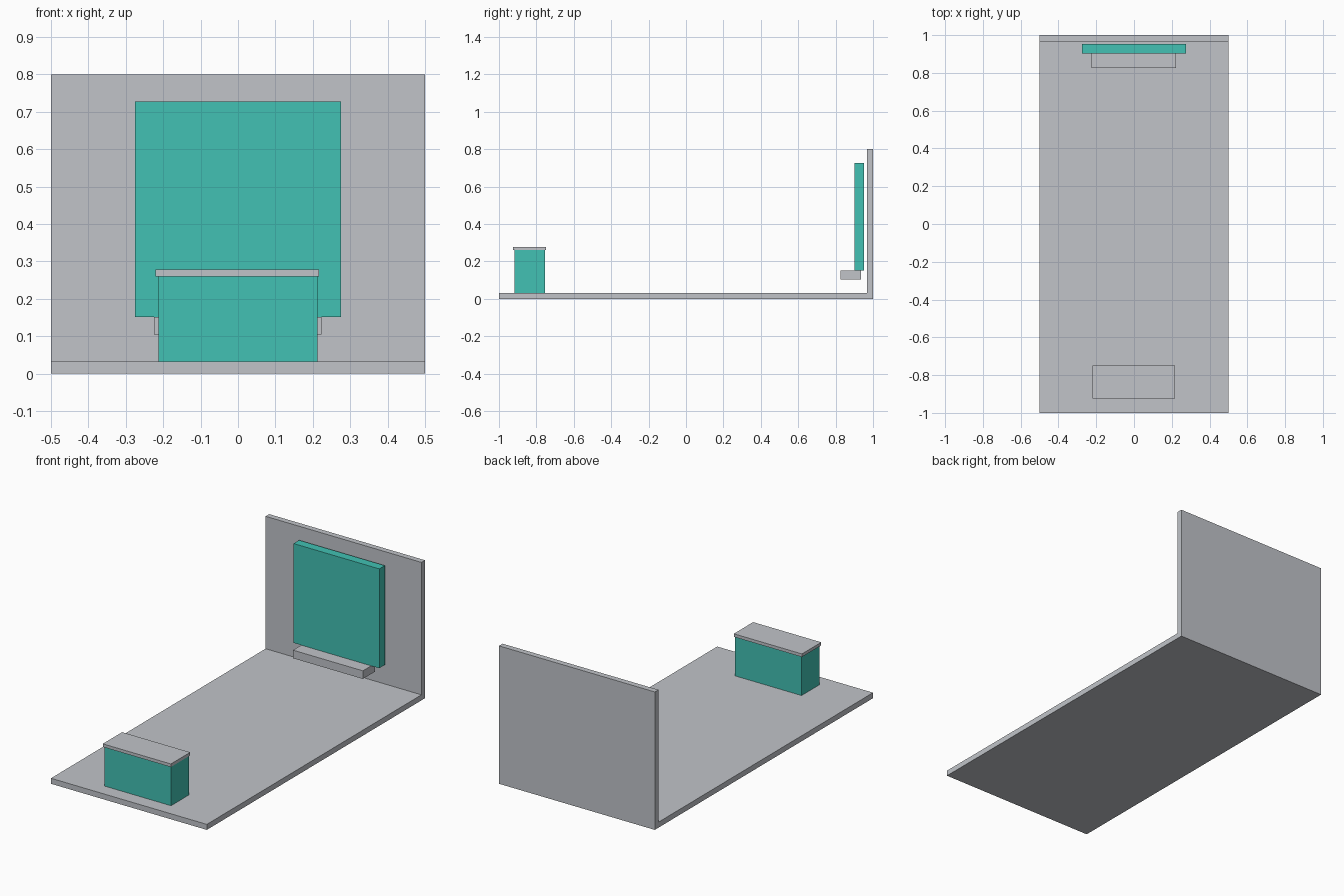
import bpy
import bmesh

if "Cube" in bpy.data.objects:
    bpy.data.objects.remove(bpy.data.objects["Cube"])


def material(name, rgb):
    m = bpy.data.materials.new(name)
    m.diffuse_color = (*rgb, 1.0)
    m.use_nodes = True
    m.node_tree.nodes["Principled BSDF"].inputs["Base Color"].default_value = m.diffuse_color
    return m


GREY = material("light_grey", (0.533, 0.552, 0.584))
TEAL = material("teal", (0.054, 0.533, 0.451))


def extrude_profile(name, profile, x0, x1, mat):
    """Extrude a closed (y, z) profile along x."""
    bm = bmesh.new()
    face = bm.faces.new([bm.verts.new((x0, y, z)) for y, z in profile])
    ext = bmesh.ops.extrude_face_region(bm, geom=[face])
    verts = [g for g in ext["geom"] if isinstance(g, bmesh.types.BMVert)]
    bmesh.ops.translate(bm, verts=verts, vec=(x1 - x0, 0, 0))
    bmesh.ops.recalc_face_normals(bm, faces=bm.faces)
    mesh = bpy.data.meshes.new(name)
    bm.to_mesh(mesh)
    bm.free()
    mesh.materials.append(mat)
    obj = bpy.data.objects.new(name, mesh)
    bpy.context.collection.objects.link(obj)
    return obj


def box(name, x, y, z, mat):
    profile = [(y[0], z[0]), (y[1], z[0]), (y[1], z[1]), (y[0], z[1])]
    return extrude_profile(name, profile, x[0], x[1], mat)


# Floor slab and back wall as one L-shaped section
extrude_profile("floor_and_back_wall",
                [(-1, 0), (1, 0), (1, 0.8), (0.967, 0.8), (0.967, 0.032), (-1, 0.032)],
                -0.5, 0.5, GREY)

# Reception counter, set into the floor, with an overhanging top
box("counter_body", (-0.213, 0.213), (-0.918, -0.755), (0.002, 0.26), TEAL)
box("counter_top", (-0.22, 0.217), (-0.925, -0.748), (0.26, 0.278), GREY)

# Display panel standing in front of the wall, above a small shelf
box("display_panel", (-0.275, 0.275), (0.902, 0.953), (0.151, 0.727), TEAL)
box("shelf", (-0.225, 0.223), (0.826, 0.935), (0.104, 0.151), GREY)
